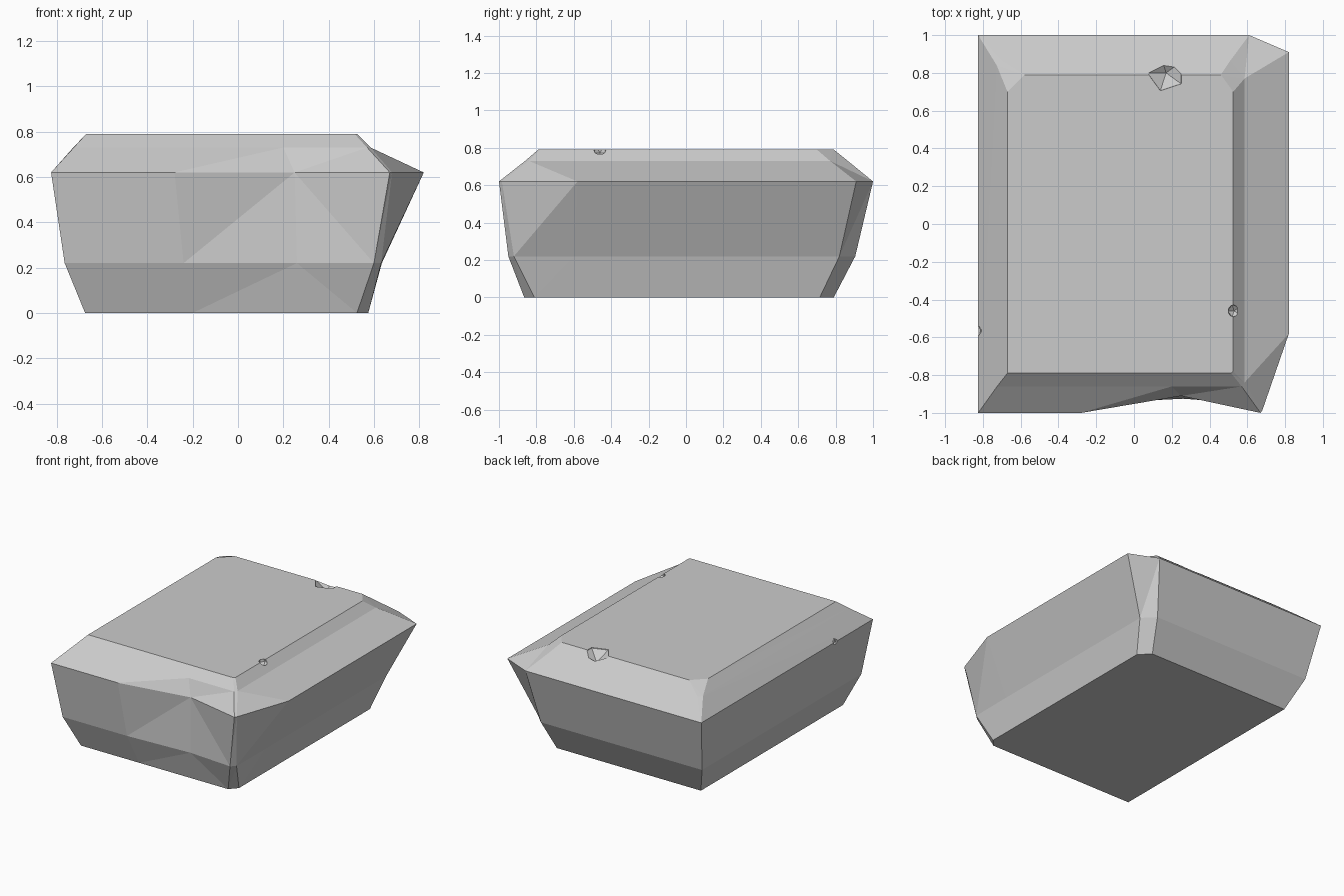
import bpy, bmesh
from mathutils import Matrix

if "Cube" in bpy.data.objects:
    bpy.data.objects.remove(bpy.data.objects["Cube"])

# Outlines of the boulder from base to top, anticlockwise from front left
rings = [
    (0.00, [(-.675, -.865), (-.20, -.865), (.23, -.865), (.525, -.865), (.575, -.81),
            (.575, -.55), (.575, .715), (.50, .79), (-.675, .79), (-.675, .79)]),
    (0.22, [(-.765, -.95), (-.24, -.95), (.26, -.925), (.60, -.95), (.632, -.92),
            (.635, -.60), (.635, .82), (.55, .905), (-.765, .905), (-.765, .905)]),
    (0.62, [(-.825, -1), (-.28, -1), (.25, -.91), (.67, -1), (.68, -.985),
            (.82, -.58), (.82, .91), (.61, 1), (-.825, 1), (-.825, 1)]),
    (0.73, [(-.725, -.86), (-.25, -.86), (.20, -.86), (.57, -.86), (.585, -.84),
            (.585, -.50), (.585, .77), (.51, .865), (-.70, .865), (-.727, .84)]),
    (0.79, [(-.67, -.79), (-.26, -.79), (.18, -.79), (.515, -.79), (.525, -.78),
            (.525, -.50), (.525, .70), (.46, .79), (-.58, .79), (-.67, .70)]),
]


def add_object(name, bm):
    mesh = bpy.data.meshes.new(name)
    bm.to_mesh(mesh)
    bm.free()
    obj = bpy.data.objects.new(name, mesh)
    bpy.context.collection.objects.link(obj)
    return obj


# Faceted stone body lofted through the outlines
bm = bmesh.new()
loops = [[bm.verts.new((x, y, z)) for x, y in pts] for z, pts in rings]
for low, high in zip(loops, loops[1:]):
    n = len(low)
    for i in range(n):
        j = (i + 1) % n
        bm.faces.new((low[i], low[j], high[j], high[i]))
bm.faces.new(loops[0][::-1])
bm.faces.new(loops[-1])
bmesh.ops.remove_doubles(bm, verts=bm.verts, dist=.0005)
bmesh.ops.triangulate(bm, faces=[f for f in bm.faces if len(f.verts) == 4])
bmesh.ops.recalc_face_normals(bm, faces=bm.faces)
boulder = add_object("stone_boulder", bm)

# Small chips knocked out of the edges
bm = bmesh.new()
for pos, size in [((.17, .80, .835), .11), ((.53, -.46, .79), .038),
                  ((-.835, -.565, .625), .032)]:
    bmesh.ops.create_icosphere(bm, subdivisions=1, radius=size,
                               matrix=Matrix.Translation(pos))
chips = add_object("chip_cutters", bm)
chips.hide_render = True
chips.hide_viewport = True
cut = boulder.modifiers.new("edge_chips", 'BOOLEAN')
cut.operation = 'DIFFERENCE'
cut.solver = 'EXACT'
cut.object = chips
